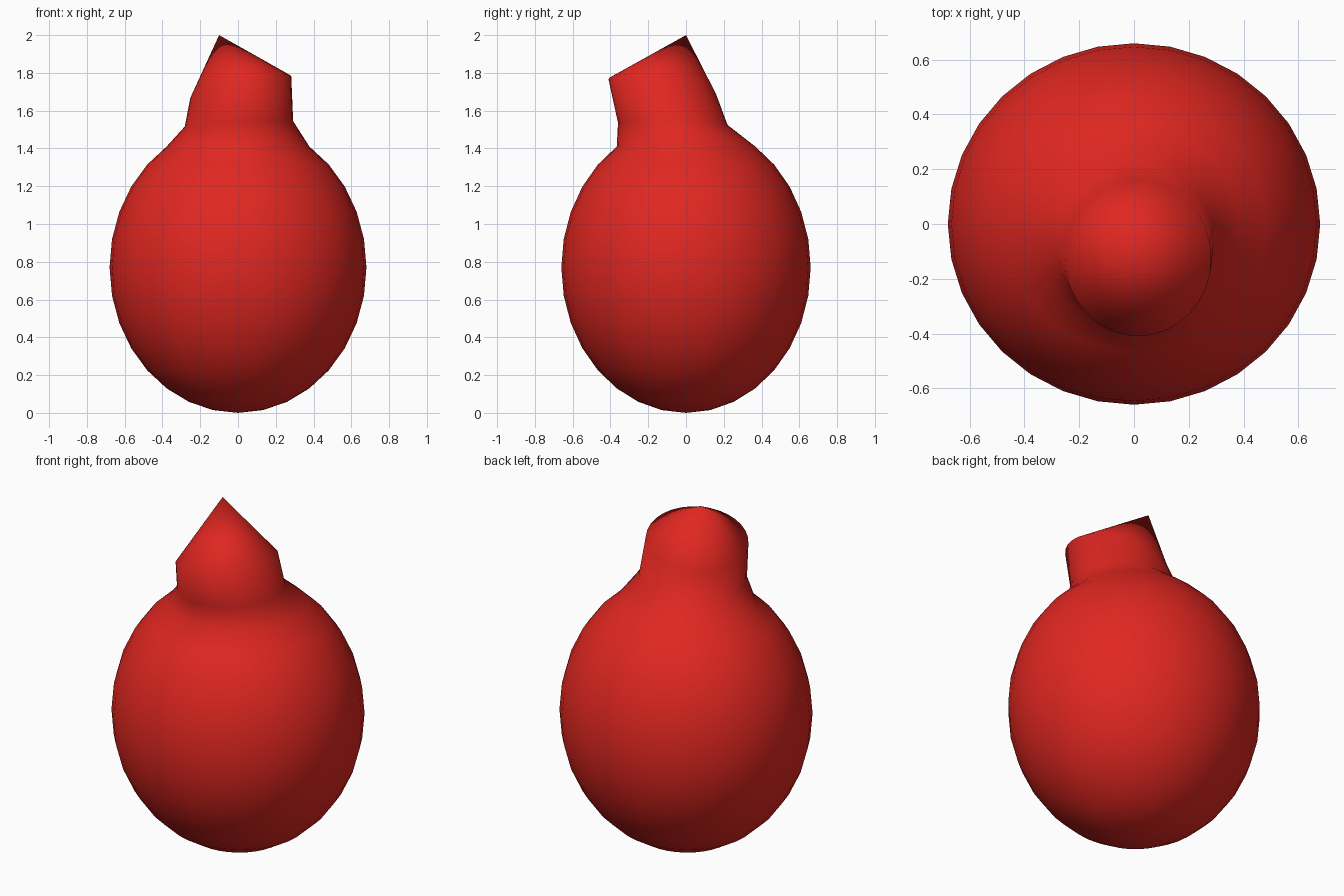
import bpy, bmesh, math

if "Cube" in bpy.data.objects:
    bpy.data.objects.remove(bpy.data.objects["Cube"])

SEGMENTS, RINGS = 32, 16
RX, RY, RZ = 0.68, 0.66, 0.77


def smooth_object(name, bm, color):
    bmesh.ops.recalc_face_normals(bm, faces=bm.faces[:])
    mesh = bpy.data.meshes.new(name)
    bm.to_mesh(mesh)
    bm.free()
    for poly in mesh.polygons:
        poly.use_smooth = True
    mat = bpy.data.materials.new(name + "_red")
    mat.diffuse_color = color
    mat.use_nodes = True
    mat.node_tree.nodes["Principled BSDF"].inputs["Base Color"].default_value = mat.diffuse_color
    mesh.materials.append(mat)
    obj = bpy.data.objects.new(name, mesh)
    bpy.context.collection.objects.link(obj)
    return obj


# Egg-shaped body, from a sphere
bm = bmesh.new()
bmesh.ops.create_uvsphere(bm, u_segments=SEGMENTS, v_segments=RINGS, radius=1)

# Top two rings pulled up into the neck: centre, radii and x/y slope of each
neck_rings = {
    2: ((0.005, -0.07, 1.53), (0.287, 0.29), (0.05, -0.02)),
    1: ((0.015, -0.125, 1.725), (0.267, 0.285), (0.21, -0.14)),
}
for v in bm.verts:
    ring = round(math.acos(max(-1, min(1, v.co.z))) / math.pi * RINGS)
    if ring == 0:
        # Pointed off-centre tip
        v.co = (-0.10, 0.0, 2.0)
    elif ring in neck_rings:
        (cx, cy, cz), (rx, ry), (sx, sy) = neck_rings[ring]
        a = math.atan2(v.co.y, v.co.x)
        dx, dy = rx * math.cos(a), ry * math.sin(a)
        v.co = (cx + dx, cy + dy, cz + sx * dx + sy * dy)
    else:
        v.co = (v.co.x * RX, v.co.y * RY, RZ * (1 + v.co.z))

smooth_object("body_with_pointed_neck", bm, (0.75, 0.02, 0.015, 1))
